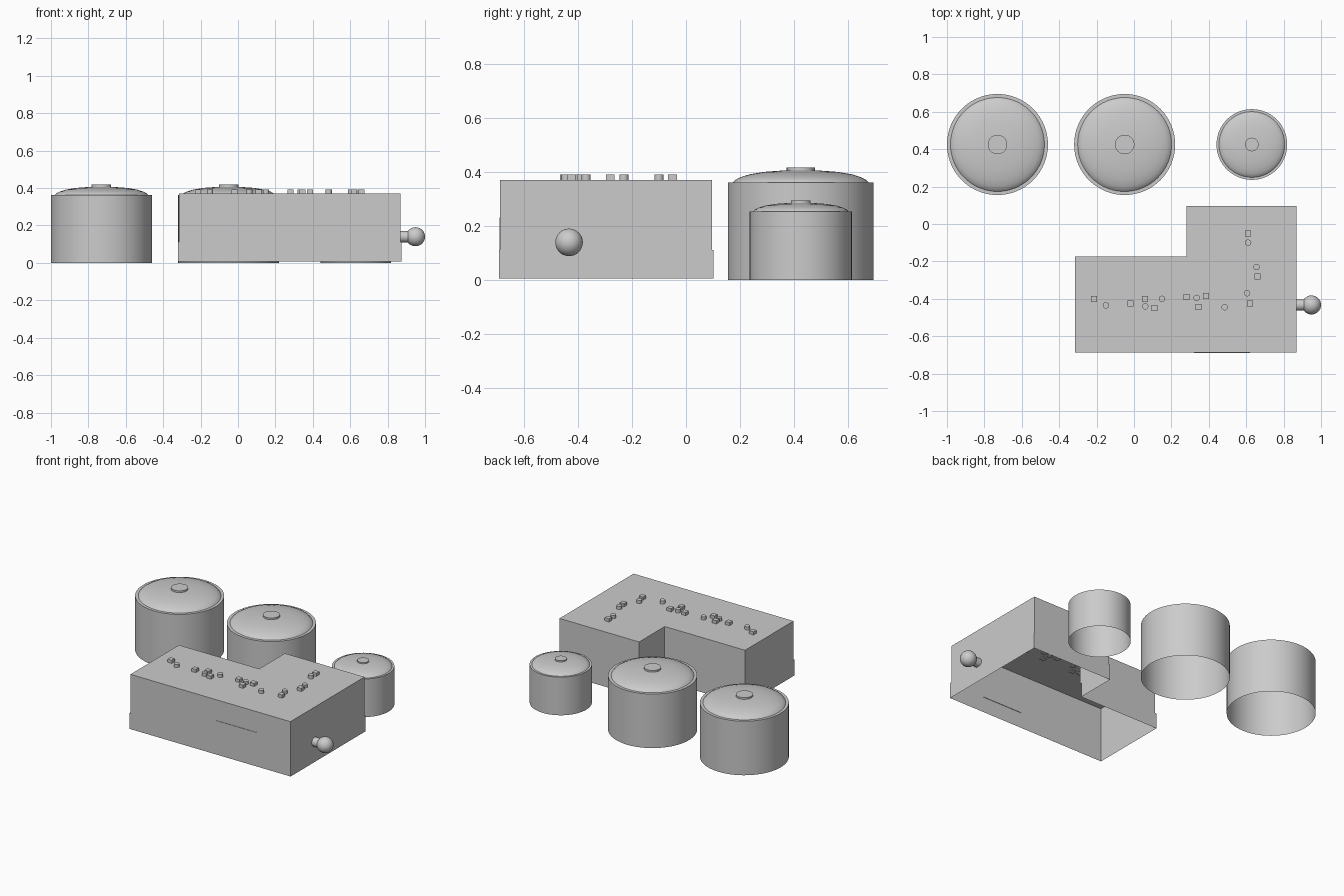
import bpy, bmesh, math

if "Cube" in bpy.data.objects:
    bpy.data.objects.remove(bpy.data.objects["Cube"])

def make_object(name, bm, smooth=False):
    bmesh.ops.recalc_face_normals(bm, faces=bm.faces)
    mesh = bpy.data.meshes.new(name)
    bm.to_mesh(mesh)
    bm.free()
    ob = bpy.data.objects.new(name, mesh)
    bpy.context.collection.objects.link(ob)
    if smooth:
        bpy.ops.object.select_all(action='DESELECT')
        bpy.context.view_layer.objects.active = ob
        ob.select_set(True)
        bpy.ops.object.shade_smooth_by_angle(angle=math.radians(35))
    return ob

def lathe(name, profile, x, y, n=64):
    bm = bmesh.new()
    vs = [bm.verts.new((x + r, y, z)) for r, z in profile]
    es = [bm.edges.new(p) for p in zip(vs, vs[1:])]
    bmesh.ops.spin(bm, geom=vs + es, cent=(x, y, 0), axis=(0, 0, 1),
                   angle=math.tau, steps=n)
    bmesh.ops.remove_doubles(bm, verts=bm.verts, dist=1e-5)
    return make_object(name, bm, True)

def l_shell(name, grow, z0, z1, roof):
    g = grow
    x0, x1, xn = -0.315 - g, 0.87 + g, 0.28 - g
    y0, y1, yn = -0.688 - g, 0.096 + g, -0.175 + g
    pts = [(x0, y0), (x1, y0), (x1, y1), (xn, y1), (xn, yn), (x0, yn)]
    bm = bmesh.new()
    lo = [bm.verts.new((*p, z0)) for p in pts]
    hi = [bm.verts.new((*p, z1)) for p in pts]
    for i in range(6):
        j = (i + 1) % 6
        bm.faces.new((lo[i], lo[j], hi[j], hi[i]))
    if roof:
        bm.faces.new(hi)
    return make_object(name, bm)

def box(name, c, s):
    bpy.ops.mesh.primitive_cube_add(size=1, location=c)
    ob = bpy.context.object
    ob.name, ob.scale = name, s

def cylinder(name, c, r, d, n, rot=(0, 0, 0)):
    bpy.ops.mesh.primitive_cylinder_add(vertices=n, radius=r, depth=d, location=c, rotation=rot)
    bpy.context.object.name = name
    bpy.ops.object.shade_smooth_by_angle(angle=math.radians(35))

# Open-bottomed storage tanks with shallow domes and hatch caps
for i, (x, k, h) in enumerate([(-0.73, 1, 0.362), (-0.05, 1, 0.362), (0.63, 0.7, 0.255)]):
    y = 0.425
    R = 0.27 * k
    lathe(f"tank_wall_{i}", [(R, 0), (R, h), (R * 0.93, h)], x, y)
    dome = [(0.93, 0), (0.9, 0.009), (0.83, 0.019), (0.7, 0.03), (0.5, 0.039), (0.25, 0.044), (0, 0.046)]
    lathe(f"tank_dome_{i}", [(R * r, h + z * k) for r, z in dome], x, y)
    cylinder(f"tank_cap_{i}", (x, y, h + 0.048 * k), 0.052 * k, 0.016 * k, 32)

# L-shaped building, open underneath, with a slightly wider plinth
l_shell("building_shell", 0, 0.10, 0.371, True)
l_shell("plinth", 0.005, 0.007, 0.112, False)
box("front_door", (0.47, -0.688, 0.17), (0.30, 0.006, 0.125))

# Side pipe with ball end
cylinder("side_pipe", (0.89, -0.433, 0.14), 0.03, 0.06, 32, (0, math.pi / 2, 0))
bpy.ops.mesh.primitive_uv_sphere_add(segments=32, ring_count=16, radius=0.051, location=(0.949, -0.433, 0.14))
bpy.context.object.name = "ball_end"
bpy.ops.object.shade_smooth()

# Roof vents, square and round
square = [(-.215, -.40), (-.02, -.425), (.06, -.40), (.11, -.45), (.28, -.39),
          (.385, -.385), (.345, -.445), (.62, -.425), (.66, -.28), (.61, -.05)]
rounded = [(-.15, -.435), (.06, -.44), (.15, -.40), (.335, -.395),
           (.485, -.445), (.605, -.37), (.655, -.23), (.61, -.10)]
for i, (x, y) in enumerate(square):
    box(f"square_vent_{i}", (x, y, 0.379), (0.032, 0.032, 0.026))
for i, (x, y) in enumerate(rounded):
    cylinder(f"round_vent_{i}", (x, y, 0.379), 0.017, 0.026, 16)
